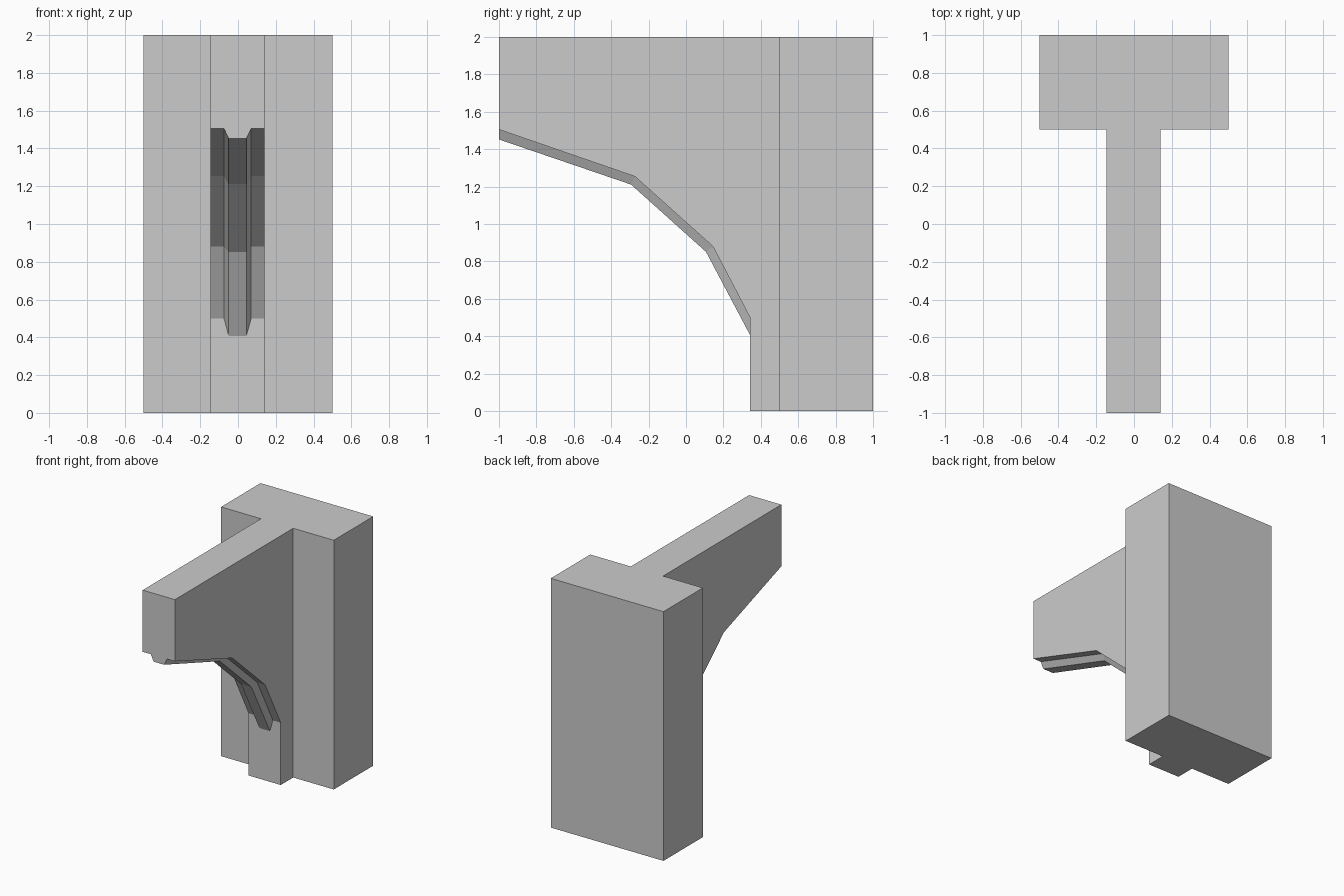
import bpy, bmesh

if "Cube" in bpy.data.objects:
    bpy.data.objects.remove(bpy.data.objects["Cube"])


def finish(name, bm):
    bmesh.ops.recalc_face_normals(bm, faces=bm.faces)
    mesh = bpy.data.meshes.new(name)
    bm.to_mesh(mesh)
    bm.free()
    obj = bpy.data.objects.new(name, mesh)
    bpy.context.collection.objects.link(obj)
    return obj


def extrude_x(name, profile, x0, x1):
    """Extrude a (y, z) outline from x0 to x1."""
    bm = bmesh.new()
    face = bm.faces.new([bm.verts.new((x0, y, z)) for y, z in profile])
    ext = bmesh.ops.extrude_face_region(bm, geom=[face])["geom"]
    moved = [v for v in ext if isinstance(v, bmesh.types.BMVert)]
    bmesh.ops.translate(bm, verts=moved, vec=(x1 - x0, 0, 0))
    return finish(name, bm)


def loft(name, sections):
    """Bridge matching closed cross-sections and cap both ends."""
    bm = bmesh.new()
    rings = [[bm.verts.new(p) for p in s] for s in sections]
    for a, b in zip(rings, rings[1:]):
        for i in range(len(a)):
            j = (i + 1) % len(a)
            bm.faces.new((a[i], a[j], b[j], b[i]))
    bm.faces.new(rings[0])
    bm.faces.new(rings[-1])
    return finish(name, bm)


# Underside of the bracket, and the lower edge of its raised rib (y, z)
arch = [(-1, 1.505), (-0.273, 1.254), (0.144, 0.88), (0.342, 0.5)]
rib_edge = [(-1, 1.452), (-0.294, 1.211), (0.107, 0.851), (0.342, 0.407)]

# Rear pillar
extrude_x("pillar", [(0.5, 0), (1, 0), (1, 2), (0.5, 2)], -0.5, 0.5)

# Bracket arm with faceted arch
extrude_x("bracket_arm", arch + [(0.342, 0), (0.5, 0), (0.5, 2), (-1, 2)],
          -0.146, 0.14)

# Bevelled rib following the arch
loft("arch_rib", [
    [(-0.074, ya, za), (0.07, ya, za), (0.044, yr, zr), (-0.049, yr, zr)]
    for (ya, za), (yr, zr) in zip(arch, rib_edge)])
